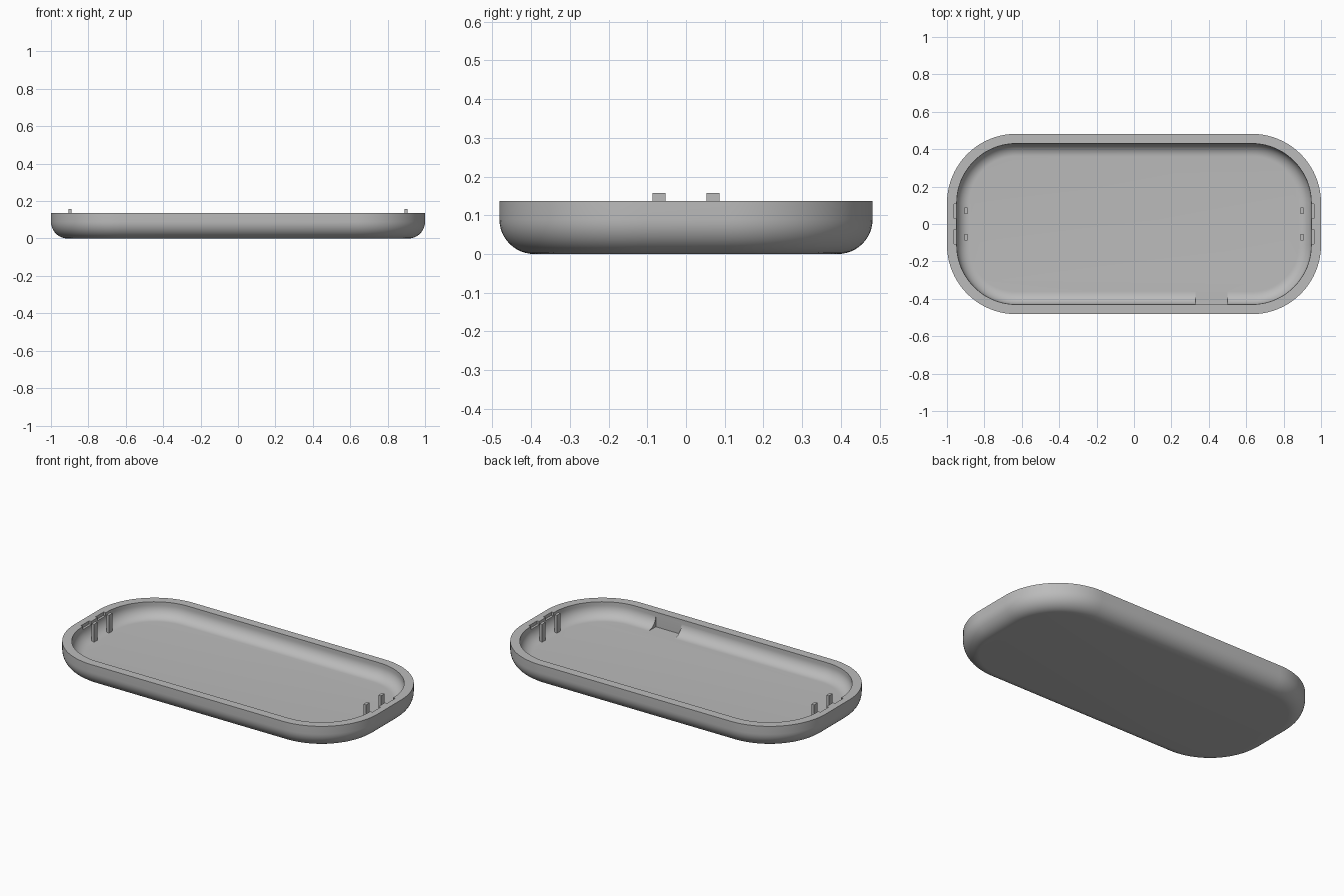
import bpy, bmesh, math

if "Cube" in bpy.data.objects:
    bpy.data.objects.remove(bpy.data.objects["Cube"])

grey = bpy.data.materials.new("plain grey")
grey.diffuse_color = (0.5, 0.5, 0.5, 1)
grey.use_nodes = True
grey.node_tree.nodes["Principled BSDF"].inputs["Base Color"].default_value = grey.diffuse_color

HX, HY, R = 1.0, 0.482, 0.37      # half sizes and corner radius of the outline
TOP, FLOOR, WALL = 0.137, 0.05, 0.052
R_OUT, R_IN = 0.09, 0.068         # outer and inner edge rounding


def outline(inset, z, n=20):
    """Rounded rectangle, moved inwards by inset."""
    pts = []
    for q, (sx, sy) in enumerate([(1, 1), (-1, 1), (-1, -1), (1, -1)]):
        for i in range(n + 1):
            a = math.pi / 2 * (q + i / n)
            pts.append((sx * (HX - R) + (R - inset) * math.cos(a),
                        sy * (HY - R) + (R - inset) * math.sin(a), z))
    return pts


def add_object(name, bm):
    bmesh.ops.recalc_face_normals(bm, faces=bm.faces)
    mesh = bpy.data.meshes.new(name)
    bm.to_mesh(mesh)
    bm.free()
    mesh.materials.append(grey)
    ob = bpy.data.objects.new(name, mesh)
    bpy.context.collection.objects.link(ob)
    return ob


def box(name, x0, x1, y0, y1, z0, z1):
    bm = bmesh.new()
    bmesh.ops.create_cube(bm, size=1)
    for v in bm.verts:
        v.co = ((x0 + x1) / 2 + v.co.x * (x1 - x0),
                (y0 + y1) / 2 + v.co.y * (y1 - y0),
                (z0 + z1) / 2 + v.co.z * (z1 - z0))
    return add_object(name, bm)


# Tray shell: outer rounded side, flat rim, inner wall with a rounded foot
steps = 12
arc = [math.pi / 2 * i / steps for i in range(steps + 1)]
profile = [(R_OUT * (1 - math.sin(a)), R_OUT * (1 - math.cos(a))) for a in arc]
profile += [(0, TOP), (WALL, TOP)]
profile += [(WALL + R_IN * (1 - math.cos(a)), FLOOR + R_IN * (1 - math.sin(a))) for a in arc]

bm = bmesh.new()
rings = [[bm.verts.new(p) for p in outline(i, z)] for i, z in profile]
for lo, hi in zip(rings, rings[1:]):
    for k in range(len(lo)):
        m = (k + 1) % len(lo)
        bm.faces.new((lo[k], lo[m], hi[m], hi[k]))
bm.faces.new(rings[0])
bm.faces.new(rings[-1])
tray = add_object("tray_shell", bm)

# Cutters: snap notches in the end walls and a pocket in the front inner rounding
cutters = [box("pocket_cutter", 0.33, 0.50, -0.4295, -0.36, FLOOR - 0.0006, 0.125)]
for sx in (-1, 1):
    for sy in (-1, 1):
        xs = sorted((sx * 0.93, sx * 0.962))
        ys = sorted((sy * 0.03, sy * 0.107))
        cutters.append(box("notch_cutter", *xs, *ys, 0.118, 0.16))

bpy.context.view_layer.objects.active = tray
for c in cutters:
    mod = tray.modifiers.new("cut", 'BOOLEAN')
    mod.operation, mod.solver, mod.object = 'DIFFERENCE', 'EXACT', c
    bpy.ops.object.modifier_apply(modifier=mod.name)
for c in cutters:
    bpy.data.objects.remove(c)

tray.select_set(True)
bpy.ops.object.shade_smooth_by_angle(angle=math.radians(30))

# Upright locating pins, a pair at each end
for sx, side in ((-1, "left"), (1, "right")):
    for sy, end in ((-1, "front"), (1, "back")):
        xs = sorted((sx * 0.889, sx * 0.906))
        ys = sorted((sy * 0.053, sy * 0.087))
        box(f"{side}_{end}_pin", *xs, *ys, FLOOR - 0.01, 0.157)
